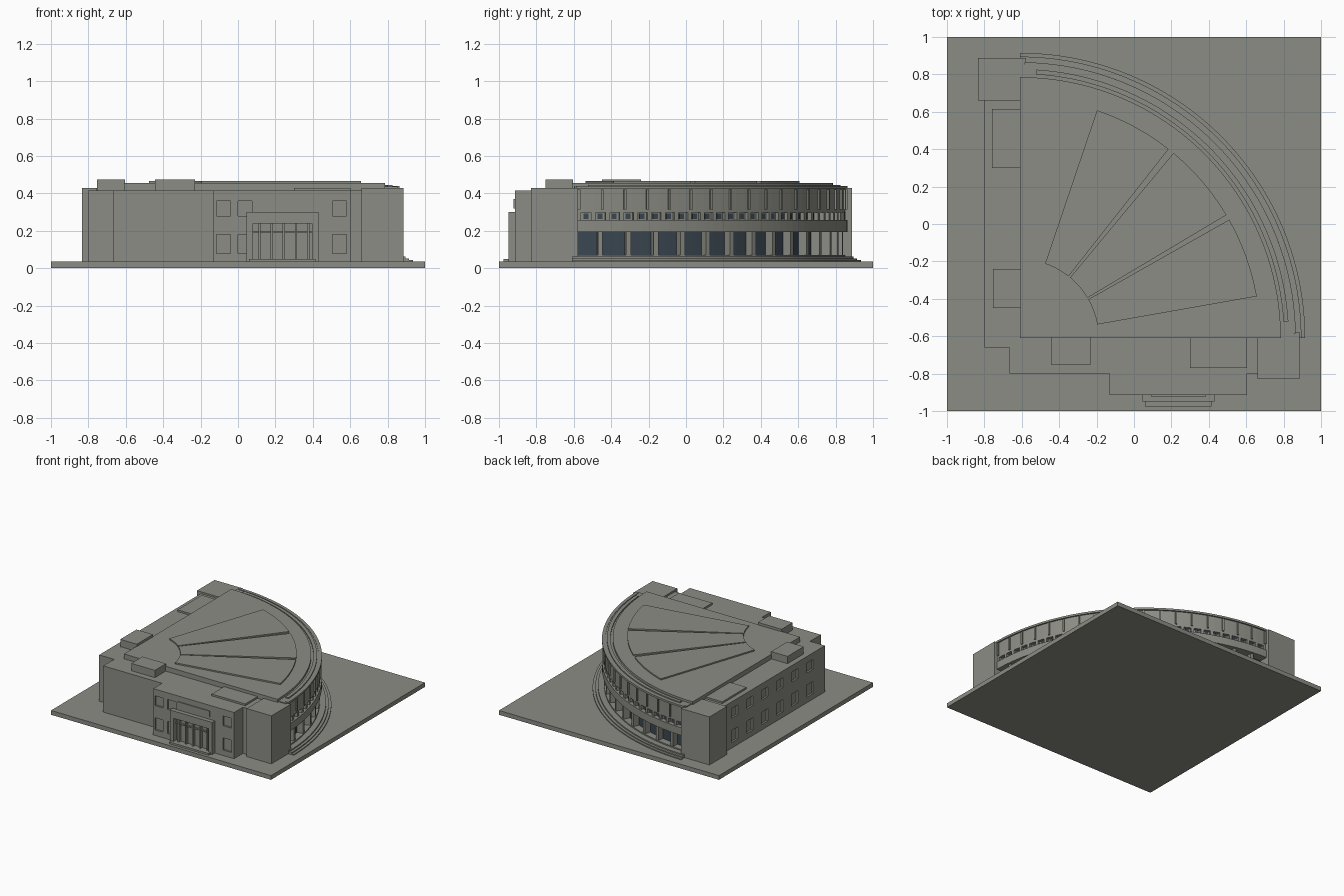
import bpy, bmesh, math

if "Cube" in bpy.data.objects:
    bpy.data.objects.remove(bpy.data.objects["Cube"])

CX = CY = -0.61          # corner the round hall fans out from
BASE = 0.035


def material(name, rgb):
    m = bpy.data.materials.new(name)
    m.diffuse_color = (*rgb, 1)
    m.use_nodes = True
    m.node_tree.nodes["Principled BSDF"].inputs["Base Color"].default_value = m.diffuse_color
    return m


STONE = material("grey stone", (0.265, 0.265, 0.235))
GLASS = material("dark blue glass", (0.045, 0.065, 0.085))


def finish(bm, name, mat):
    bmesh.ops.recalc_face_normals(bm, faces=bm.faces)
    me = bpy.data.meshes.new(name)
    bm.to_mesh(me)
    bm.free()
    me.materials.append(mat)
    ob = bpy.data.objects.new(name, me)
    bpy.context.collection.objects.link(ob)
    return ob


def boxes(name, dims, mat=STONE):
    """One object from boxes given as x0, x1, y0, y1, z0, z1."""
    bm = bmesh.new()
    for x0, x1, y0, y1, z0, z1 in dims:
        vs = bmesh.ops.create_cube(bm, size=1)["verts"]
        for v in vs:
            v.co = ((x0 + x1) / 2 + v.co.x * (x1 - x0),
                    (y0 + y1) / 2 + v.co.y * (y1 - y0),
                    (z0 + z1) / 2 + v.co.z * (z1 - z0))
    return finish(bm, name, mat)


def arcs(name, parts, mat=STONE, step=2.0):
    """One object from ring sectors given as r0, r1, a0, a1, z0, z1 (degrees)."""
    bm = bmesh.new()
    for r0, r1, a0, a1, z0, z1 in parts:
        n = max(1, round((a1 - a0) / step))
        rows = []
        for i in range(n + 1):
            a = math.radians(a0 + (a1 - a0) * i / n)
            c, s = math.cos(a), math.sin(a)
            rows.append([bm.verts.new((CX + r * c, CY + r * s, z))
                         for r, z in ((r0, z0), (r1, z0), (r1, z1), (r0, z1))])
        for p, q in zip(rows, rows[1:]):
            for k in range(4):
                m = (k + 1) % 4
                bm.faces.new((p[k], p[m], q[m], q[k]))
        bm.faces.new(rows[0])
        bm.faces.new(rows[-1])
    return finish(bm, name, mat)


def cut(ob, cutter):
    mod = ob.modifiers.new("recesses", 'BOOLEAN')
    mod.operation = 'DIFFERENCE'
    mod.solver = 'EXACT'
    mod.object = cutter
    cutter.hide_render = True
    cutter.hide_viewport = True
    cutter.display_type = 'WIRE'


# Ground plate
boxes("ground_plate", [(-1, 1, -1, 1, 0, BASE)])

# Straight wings and corner towers
west = boxes("west_wing", [(-0.8, -0.6, -0.66, 0.67, BASE, 0.415)])
boxes("south_wing", [(-0.665, 0.67, -0.8, -0.6, BASE, 0.415)])
front = boxes("front_block", [(-0.13, 0.605, -0.915, -0.79, BASE, 0.415)])
boxes("corner_towers", [(0.66, 0.885, -0.83, -0.578, BASE, 0.43),
                        (-0.835, -0.578, 0.66, 0.888, BASE, 0.43)])

# Recessed windows in the west and front walls
ROWS = ((0.08, 0.18), (0.28, 0.36))
cut(west, boxes("west_window_cutter", [
    (-0.83, -0.785, 0.47 - 0.195 * k, 0.55 - 0.195 * k, z0, z1)
    for k in range(6) for z0, z1 in ROWS]))
cut(front, boxes("front_window_cutter", [
    (x, x + 0.075, -0.95, -0.9, z0, z1)
    for x in (-0.115, 0.0, 0.505) for z0, z1 in ROWS]))

# Entrance porch: surround, mullions, transom, step and panel above
boxes("porch_surround", [(0.045, 0.08, -0.95, -0.91, BASE, 0.30),
                         (0.395, 0.43, -0.95, -0.91, BASE, 0.30),
                         (0.08, 0.395, -0.95, -0.91, 0.24, 0.30)])
boxes("porch_mullions", [(x - 0.006, x + 0.006, -0.938, -0.91, BASE, 0.24)
                         for x in (0.115, 0.18, 0.245, 0.31, 0.375)])
boxes("porch_transom", [(0.08, 0.395, -0.928, -0.91, 0.19, 0.2)])
boxes("porch_step", [(0.06, 0.415, -0.975, -0.91, BASE, 0.05)])
boxes("panel_over_porch", [(0.09, 0.385, -0.922, -0.91, 0.32, 0.37)])

# Roof boxes
boxes("roof_boxes", [(-0.755, -0.605, -0.45, -0.24, 0.41, 0.475),
                     (-0.445, -0.23, -0.75, -0.605, 0.41, 0.475),
                     (0.30, 0.605, -0.77, -0.605, 0.41, 0.43),
                     (-0.76, -0.605, 0.30, 0.615, 0.41, 0.43)])

# Curved steps around the hall
arcs("curved_steps", [(1.38, 1.545, 0, 90, BASE - 0.01, 0.043),
                      (1.38, 1.525, 0, 90, BASE - 0.01, 0.052),
                      (1.38, 1.505, 0, 90, BASE - 0.01, 0.062)])

# Ground floor glazing behind deep piers
arcs("ground_floor_glass", [(1.37, 1.405, 0.5, 89.5, 0.05, 0.20)], GLASS)
arcs("ground_floor_piers", [(1.39, 1.455, 6 * k - 0.5, 6 * k + 0.5, 0.05, 0.20)
                            for k in range(1, 15)])
arcs("ground_floor_sill", [(1.39, 1.46, 0.5, 89.5, 0.05, 0.072)])

# Belt, small window gallery, upper wall and rim
arcs("belt", [(1.36, 1.475, 0.5, 89.5, 0.195, 0.258)])
arcs("gallery_wall", [(1.36, 1.44, 0.5, 89.5, 0.25, 0.31)])
arcs("gallery_windows", [(1.43, 1.445, a - 0.55, a + 0.55, 0.262, 0.292)
                         for a in range(3, 88, 3)], GLASS)
arcs("gallery_pillars", [(1.43, 1.463, a - 0.45, a + 0.45, 0.25, 0.31)
                         for a in [1.5 + 3 * k for k in range(30)]])
arcs("upper_wall", [(1.36, 1.463, 0.5, 89.5, 0.297, 0.437)])
arcs("upper_fins", [(1.455, 1.473, a - 0.25, a + 0.25, 0.315, 0.42)
                    for a in [1.5 + 87 / 18 * k for k in range(19)]])
arcs("rim", [(1.45, 1.475, 1, 89, 0.425, 0.441)])
arcs("roof_curb", [(1.412, 1.438, 3.5, 86.5, 0.43, 0.446)])

# Fan-shaped roof with three raised panels
arcs("hall_roof", [(0.001, 1.395, 0, 90, 0.40, 0.455)])
arcs("roof_panels", [(0.42, 1.286, a, a + 19.5, 0.45, 0.466)
                     for a in (10, 30.8, 51.8)], step=3.25)
